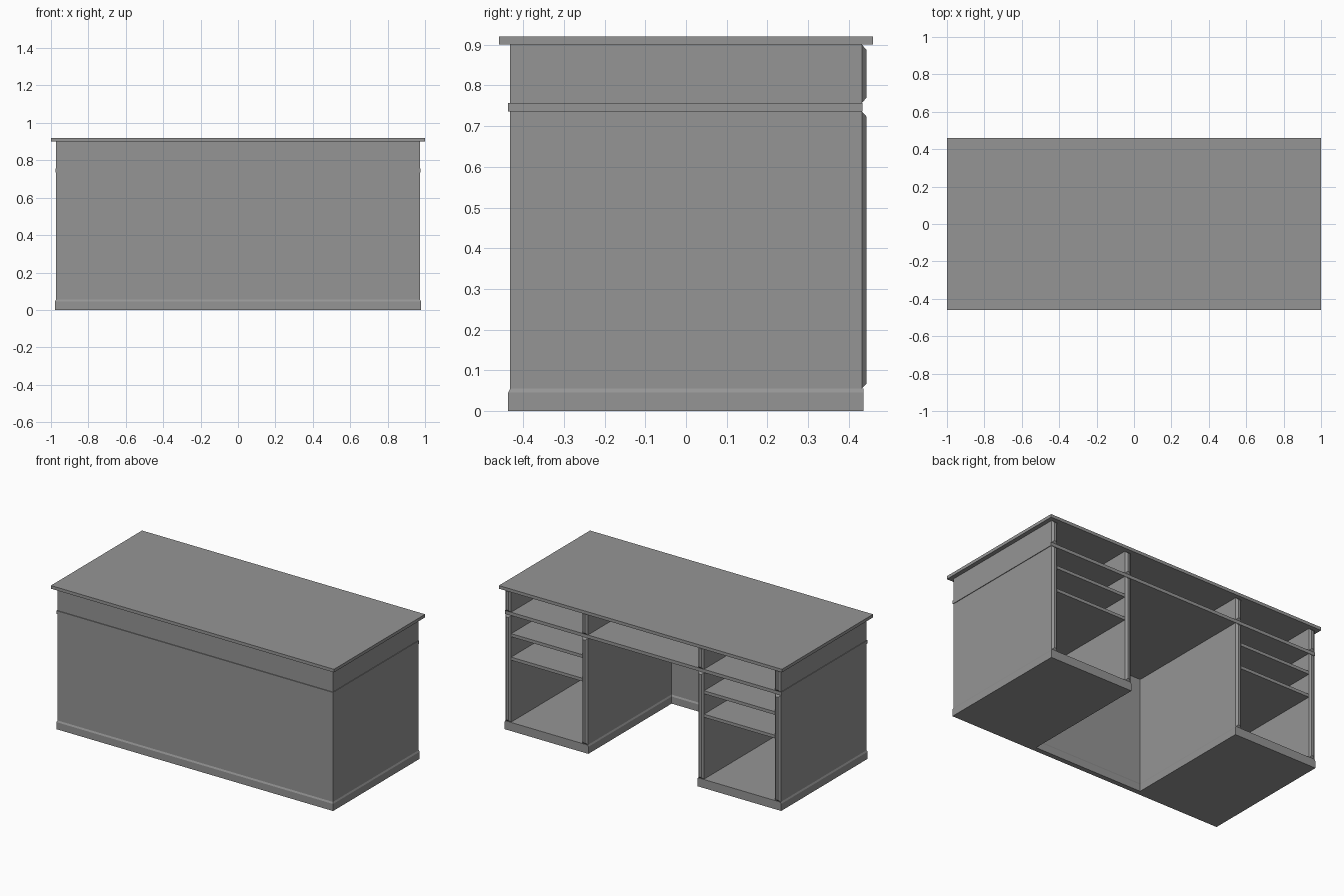
import bpy

if "Cube" in bpy.data.objects:
    bpy.data.objects.remove(bpy.data.objects["Cube"])

# Dark grey finish shared by every part
grey = bpy.data.materials.new("dark_grey")
grey.diffuse_color = (0.3, 0.3, 0.3, 1)
grey.use_nodes = True
grey.node_tree.nodes["Principled BSDF"].inputs["Base Color"].default_value = grey.diffuse_color

BX, BY = 0.973, 0.432  # half size of the body


def loft(name, rings):
    """Solid from a stack of matching outlines, capped at both ends."""
    n = len(rings[0])
    verts = [p for ring in rings for p in ring]
    faces = [tuple(range(n))[::-1], tuple(range(len(verts) - n, len(verts)))]
    for r in range(len(rings) - 1):
        for i in range(n):
            j = (i + 1) % n
            faces.append((r * n + i, r * n + j, (r + 1) * n + j, (r + 1) * n + i))
    mesh = bpy.data.meshes.new(name)
    mesh.from_pydata(verts, [], faces)
    mesh.materials.append(grey)
    obj = bpy.data.objects.new(name, mesh)
    bpy.context.collection.objects.link(obj)
    return obj


def box(name, x0, x1, y0, y1, z0, z1):
    return loft(name, [[(x0, y0, z), (x1, y0, z), (x1, y1, z), (x0, y1, z)]
                       for z in (z0, z1)])


def mirrored(obj):
    mod = obj.modifiers.new("mirror", 'MIRROR')
    mod.use_axis[0] = True
    return obj


def plinth_outline(d, z):
    """U-shaped footprint of both pedestals and the front panel, grown by d."""
    half = [(BX + d, -BY - d), (BX + d, 0.436),
            (0.39 - d, 0.436), (0.39 - d, -0.41 + d)]
    pts = half + [(-x, y) for x, y in reversed(half)]
    return [(x, y, z) for x, y in pts]


def post_trim(name, x0, x1, z0, z1):
    """Raised strip with chamfered edges on the back end of an upright."""
    rings = []
    for y, c in ((BY, 0), (0.443, 0.012)):
        rings.append([(x0 + c, y, z0 + c), (x0 + c, y, z1 - c),
                      (x1 - c, y, z1 - c), (x1 - c, y, z0 + c)])
    return mirrored(loft(name, rings))


# Worktop, moulding board and plinth
box("desk_top", -1, 1, -0.46, 0.46, 0.90, 0.92)
box("moulding_board", -0.977, 0.977, -0.437, 0.433, 0.736, 0.757)
loft("plinth", [plinth_outline(0.005, 0), plinth_outline(0.005, 0.045),
                plinth_outline(0, 0.055)])

# Front panel and uprights, in a lower and an upper tier
for tier, z0, z1 in (("lower", 0.055, 0.736), ("upper", 0.757, 0.90)):
    box(tier + "_front_panel", -BX, BX, -BY, -0.41, z0, z1)
    for part, x0, x1 in (("side", 0.933, BX), ("inner", 0.39, 0.43)):
        mirrored(box(f"{tier}_{part}_wall", x0, x1, -0.41, BY, z0, z1))
        post_trim(f"{tier}_{part}_trim", x0, x1, z0, z1)

# Pedestal shelves
for i, z in enumerate((0.60, 0.45)):
    mirrored(box(f"shelf_{i + 1}", 0.43, 0.933, -0.41, BY, z, z + 0.02))
